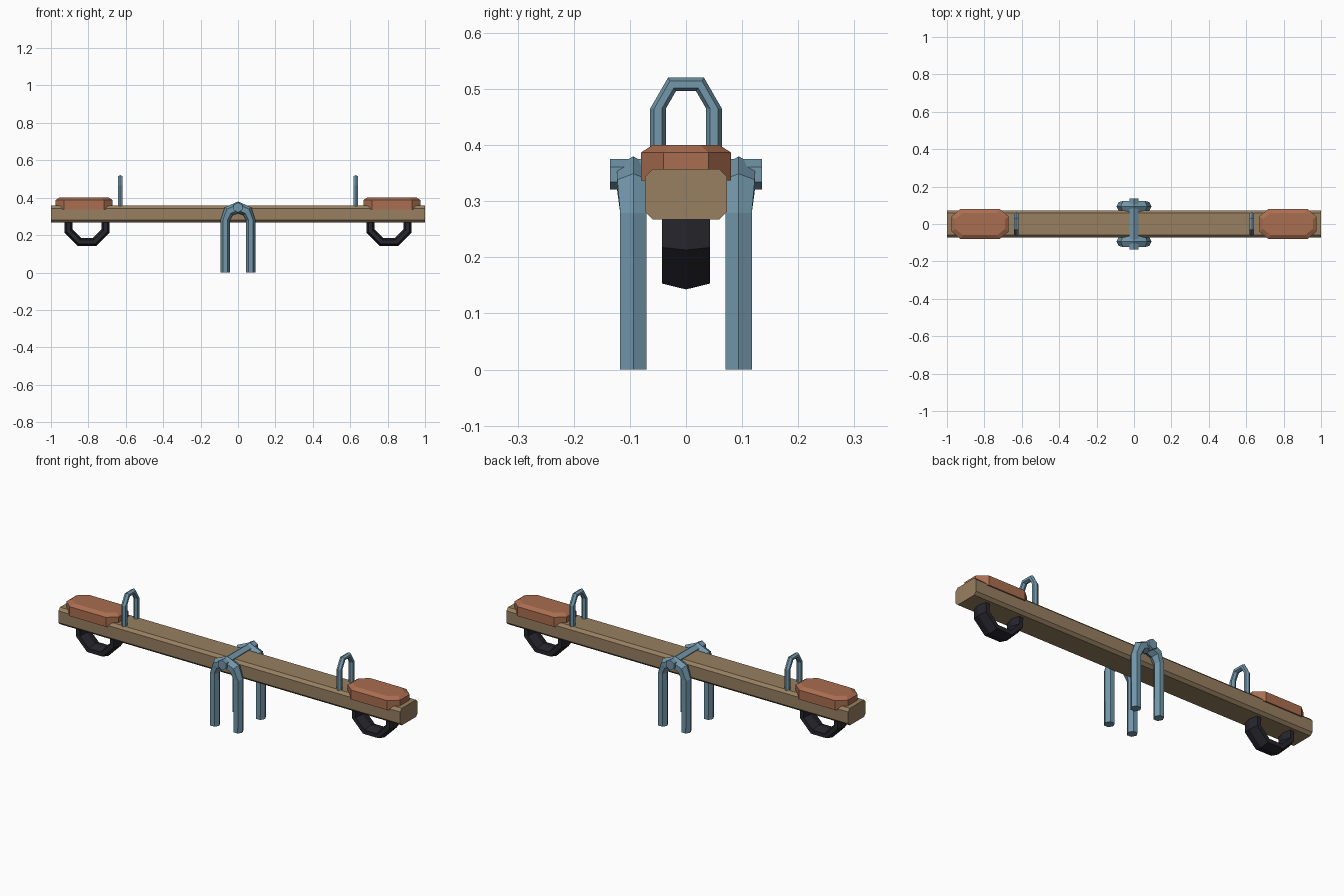
import bpy, bmesh, math
from mathutils import Vector

if "Cube" in bpy.data.objects:
    bpy.data.objects.remove(bpy.data.objects["Cube"])


def material(name, rgb):
    m = bpy.data.materials.new(name)
    m.diffuse_color = (*rgb, 1)
    m.use_nodes = True
    m.node_tree.nodes["Principled BSDF"].inputs["Base Color"].default_value = m.diffuse_color
    return m


WOOD = material("tan wood", (0.310, 0.215, 0.120))
SEAT = material("rust seat", (0.400, 0.155, 0.080))
STEEL = material("blue steel", (0.168, 0.310, 0.405))
RUBBER = material("black rubber", (0.019, 0.019, 0.026))


def loft(name, rings, mat):
    """Skin a list of equal-length rings and cap both ends."""
    bm = bmesh.new()
    loops = [[bm.verts.new(p) for p in r] for r in rings]
    n = len(loops[0])
    for a, b in zip(loops, loops[1:]):
        for i in range(n):
            j = (i + 1) % n
            bm.faces.new((a[i], a[j], b[j], b[i]))
    bm.faces.new(loops[0])
    bm.faces.new(loops[-1])
    bmesh.ops.recalc_face_normals(bm, faces=bm.faces)
    me = bpy.data.meshes.new(name)
    bm.to_mesh(me)
    bm.free()
    me.materials.append(mat)
    ob = bpy.data.objects.new(name, me)
    bpy.context.collection.objects.link(ob)
    return ob


def hex_ring(centre, out, side, r_out, r_side):
    """Hexagon with its points along 'out' and its flats towards 'side'."""
    c, out, side = Vector(centre), Vector(out), Vector(side)
    return [c + out * r_out * math.cos(k * math.pi / 3)
            + side * r_side * math.sin(k * math.pi / 3) / math.sin(math.pi / 3)
            for k in range(6)]


def cut_rect(hx, hy, cx, cy):
    """Rectangle outline with cut corners."""
    return [(hx, -hy + cy), (hx, hy - cy), (hx - cx, hy), (-hx + cx, hy),
            (-hx, hy - cy), (-hx, -hy + cy), (-hx + cx, -hy), (hx - cx, -hy)]


# Plank with chamfered long edges
profile = cut_rect(0.073, 0.045, 0.014, 0.014)
loft("plank", [[(x, y, 0.3125 + z) for y, z in profile] for x in (-1, 1)], WOOD)

# Pivot bolt through both brackets
loft("pivot_bolt", [hex_ring((0, y, 0.348), (0, 0, 1), (1, 0, 0), 0.027, 0.0234)
                    for y in (-0.135, 0.135)], STEEL)

for s, label in ((-1, "left"), (1, "right")):
    # Seat pad with a bevelled top
    layers = ((0.337, 0), (0.387, 0), (0.40, 0.02))
    loft(label + "_seat",
         [[(s * 0.823 + x, y, z) for x, y in
           cut_rect(0.153 - d, 0.08 - d, 0.047 - d * 0.3, 0.04 - d * 0.3)]
          for z, d in layers], SEAT)

    # Handle: hoop across the plank
    X = (1, 0, 0)
    rings = [hex_ring((s * 0.63, 0.05, 0.34), (0, 1, 0), X, 0.014, 0.0125)]
    for k in range(4):
        a = k * math.pi / 3
        out = Vector((0, math.cos(a), math.sin(a)))
        rings.append(hex_ring(Vector((s * 0.63, 0, 0.465)) + out * 0.05,
                              out, X, 0.014, 0.0125))
    rings.append(hex_ring((s * 0.63, -0.05, 0.34), (0, -1, 0), X, 0.014, 0.0125))
    loft(label + "_handle", rings, STEEL)

    # Tyre bumper: lower part of an eight-sided ring, ends sunk in the plank
    rings = []
    for k in range(6):
        a = math.radians(22.5 - 45 * k)
        out = Vector((math.cos(a), 0, math.sin(a)))
        rings.append(hex_ring(Vector((s * 0.807, 0, 0.263)) + out * 0.107,
                              out, (0, 1, 0), 0.023, 0.043))
    loft(label + "_tyre", rings, RUBBER)

for s, label in ((-1, "front"), (1, "back")):
    # Bracket: arch of pipe that swells towards the pivot
    Y = (0, 1, 0)
    y = s * 0.094
    rings = [hex_ring((0.068, y, 0), (1, 0, 0), Y, 0.025, 0.0232)]
    for k, (ro, rs) in enumerate(((0.025, 0.0232), (0.030, 0.0285), (0.032, 0.029),
                                  (0.030, 0.0285), (0.025, 0.0232))):
        a = k * math.pi / 4
        out = Vector((math.cos(a), 0, math.sin(a)))
        rings.append(hex_ring(Vector((0, y, 0.279)) + out * 0.069, out, Y, ro, rs))
    rings.append(hex_ring((-0.068, y, 0), (-1, 0, 0), Y, 0.025, 0.0232))
    loft(label + "_bracket", rings, STEEL)
